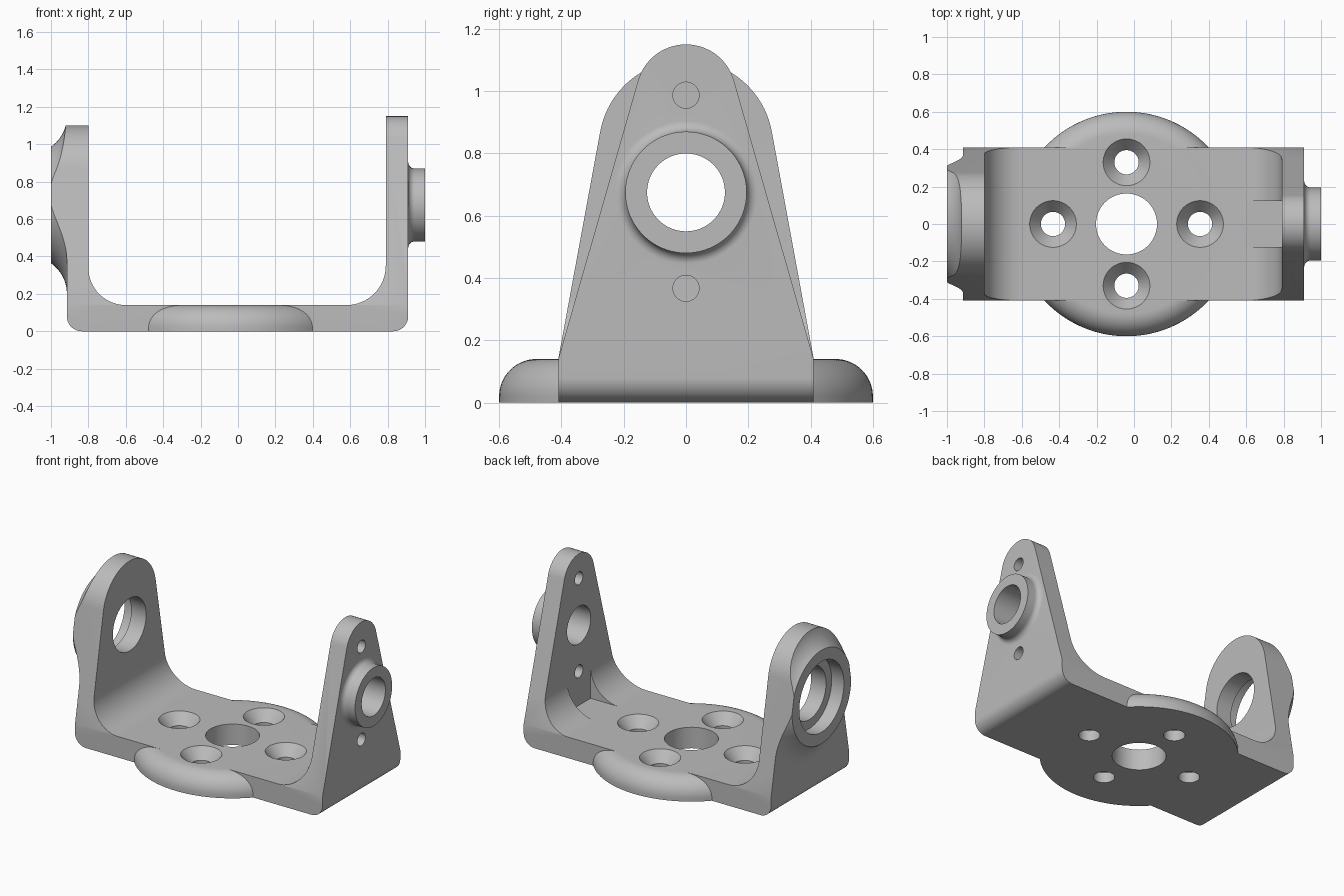
import bpy, bmesh, math
from mathutils import Matrix, Vector

if "Cube" in bpy.data.objects:
    bpy.data.objects.remove(bpy.data.objects["Cube"], do_unlink=True)

grey = bpy.data.materials.new("plain grey")
grey.use_nodes = True
grey.diffuse_color = (0.5, 0.5, 0.5, 1)
grey.node_tree.nodes["Principled BSDF"].inputs["Base Color"].default_value = (0.5, 0.5, 0.5, 1)

HALF_WIDTH, FLOOR, AXLE_Z, DISC_X = 0.41, 0.14, 0.675, -0.04


def finish(name, bm):
    bmesh.ops.recalc_face_normals(bm, faces=bm.faces)
    mesh = bpy.data.meshes.new(name)
    bm.to_mesh(mesh)
    bm.free()
    obj = bpy.data.objects.new(name, mesh)
    bpy.context.collection.objects.link(obj)
    mesh.materials.append(grey)
    return obj


def prism(name, points, axis, lo, hi):
    """Extrude a 2D outline along x (points are y, z) or y (points are x, z)."""
    bm = bmesh.new()
    place = (lambda a, b, h: (h, a, b)) if axis == "x" else (lambda a, b, h: (a, h, b))
    ends = [[bm.verts.new(place(a, b, h)) for a, b in points] for h in (lo, hi)]
    for end in ends:
        bm.faces.new(end)
    for i in range(len(points)):
        bm.faces.new((ends[0][i - 1], ends[0][i], ends[1][i], ends[1][i - 1]))
    return finish(name, bm)


def lathe(name, profile, centre, axis="z", steps=80):
    """Turn a (radius, height) profile into a capped solid."""
    bm = bmesh.new()
    rings = []
    for r, h in profile:
        angles = [math.tau * i / steps for i in range(steps)]
        rings.append([bm.verts.new((r * math.cos(a), r * math.sin(a), h)) for a in angles])
    for low, high in zip(rings, rings[1:]):
        for i in range(steps):
            bm.faces.new((low[i - 1], low[i], high[i], high[i - 1]))
    bm.faces.new(rings[0])
    bm.faces.new(rings[-1])
    if axis == "x":
        bm.transform(Matrix.Rotation(math.pi / 2, 4, "Y"))
    bm.transform(Matrix.Translation(Vector(centre)))
    return finish(name, bm)


def arc(cx, cy, r, start, end, n=16):
    angles = [math.radians(start + (end - start) * i / n) for i in range(n + 1)]
    return [(cx + r * math.cos(a), cy + r * math.sin(a)) for a in angles]


def combine(target, tool, operation):
    mod = target.modifiers.new("cut", "BOOLEAN")
    mod.operation, mod.solver, mod.object = operation, "EXACT", tool
    bpy.context.view_layer.objects.active = target
    bpy.ops.object.modifier_apply(modifier=mod.name)
    bpy.data.objects.remove(tool, do_unlink=True)


def arm(name, side, inner, outer, fillet, top_z, top_r, boss):
    """L-shaped half of the bracket, trimmed to a tapered, round-topped outline."""
    section = [(-0.05, 0)] + arc(outer - 0.08, 0.08, 0.08, -90, 0)
    section += [(outer, 1.3), (inner, 1.3)]
    section += arc(inner - fillet, FLOOR + fillet, fillet, 0, -90) + [(-0.05, FLOOR)]
    body = prism(name, [(side * x, z) for x, z in section], "y", -0.6, 0.6)
    combine(body, boss, "UNION")
    dy, dz = HALF_WIDTH, FLOOR - top_z
    tangent = math.degrees(math.atan2(dz, dy) + math.acos(top_r / math.hypot(dy, dz)))
    outline = [(-HALF_WIDTH, FLOOR), (-HALF_WIDTH, -0.1), (HALF_WIDTH, -0.1), (HALF_WIDTH, FLOOR)]
    outline += arc(0, top_z, top_r, tangent, 180 - tangent, 40)
    trim = prism("trim", outline, "x", -1.2, 1.2)
    combine(body, trim, "INTERSECT")
    return body


# Left and right bearing bosses with coved roots
cove = 0.2
sweep = math.degrees(math.acos((cove - 0.085) / cove))
wide = [(0.475, -0.86)] + [(r, x) for x, r in arc(-0.915 - cove, 0.475, cove, 0, -sweep)]
wide_boss = lathe("wide_boss", wide, (0, 0, AXLE_Z), "x")
narrow = [(0.23, 0.86)] + [(r, x) for r, x in arc(0.23, 0.945, 0.035, -90, -180, 10)] + [(0.195, 1.0)]
narrow_boss = lathe("narrow_boss", narrow, (0, 0, AXLE_Z), "x")

# Bracket halves
bracket = arm("bracket", -1, 0.8, 0.915, 0.2, 0.82, 0.28, wide_boss)
right_half = arm("narrow_arm", 1, 0.79, 0.91, 0.21, 0.99, 0.16, narrow_boss)
combine(bracket, right_half, "UNION")

# Round foot with a soft upper edge
foot = lathe("round_foot", [(0.6, 0)] + arc(0.48, 0.02, 0.12, 0, 90), (DISC_X, 0, 0), steps=128)
combine(bracket, foot, "UNION")

# Clearance notch in the inner fillet
notch = [(-0.123, FLOOR), (0.123, FLOOR), (0.123, 0.6), (-0.123, 0.6)]
combine(bracket, prism("notch", notch, "x", 0.6, 0.79), "DIFFERENCE")

# Central hole and four countersunk screw holes
cutters = [lathe("centre_hole", [(0.163, -0.1), (0.163, 0.3)], (DISC_X, 0, 0))]
sink = [(0.065, -0.1), (0.065, 0.07), (0.125, FLOOR), (0.125, 0.2)]
for x, y in ((0.393, 0), (-0.393, 0), (0, 0.33), (0, -0.33)):
    cutters.append(lathe("screw_hole", sink, (DISC_X + x, y, 0), steps=48))

# Stepped bearing seat, axle bore and two pin holes
seat = [(0.235, -1.1), (0.235, -0.91), (0.175, -0.91), (0.175, -0.7)]
cutters.append(lathe("bearing_seat", seat, (0, 0, AXLE_Z), "x"))
cutters.append(lathe("axle_bore", [(0.125, 0.7), (0.125, 1.1)], (0, 0, AXLE_Z), "x"))
for z in (0.367, 0.987):
    cutters.append(lathe("pin_hole", [(0.042, 0.65), (0.042, 1.1)], (0, 0, z), "x", 32))
for cutter in cutters:
    combine(bracket, cutter, "DIFFERENCE")

bpy.ops.object.select_all(action="DESELECT")
bracket.select_set(True)
bpy.context.view_layer.objects.active = bracket
bpy.ops.object.shade_smooth_by_angle(angle=math.radians(30))
